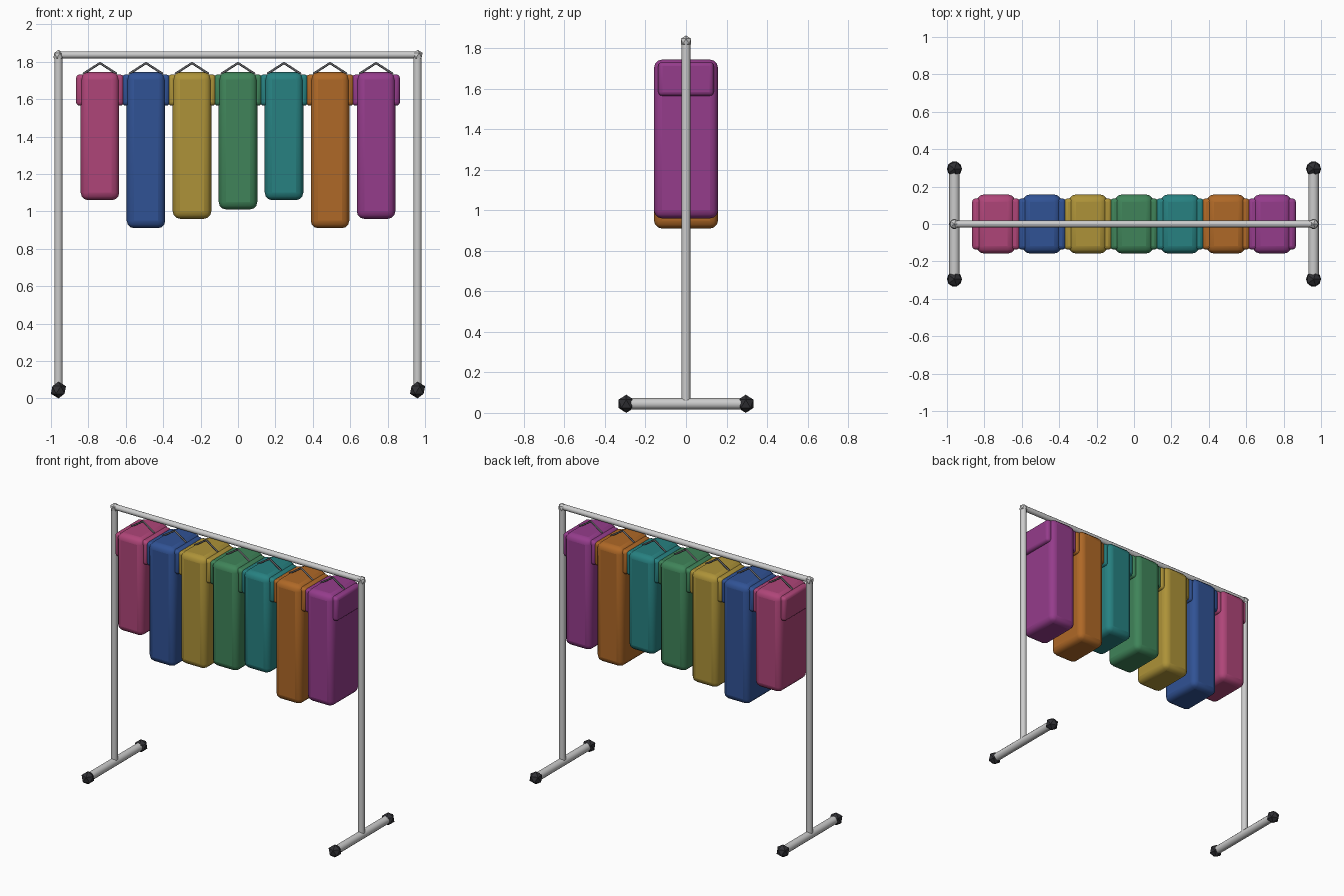
import bpy, math
from mathutils import Vector

if "Cube" in bpy.data.objects:
    bpy.data.objects.remove(bpy.data.objects["Cube"])


def material(name, rgb):
    m = bpy.data.materials.new(name)
    m.diffuse_color = (*rgb, 1)
    m.use_nodes = True
    m.node_tree.nodes["Principled BSDF"].inputs["Base Color"].default_value = m.diffuse_color
    return m


def finish(name, mat=None, angle=40):
    ob = bpy.context.object
    ob.name = name
    if mat:
        ob.data.materials.append(mat)
    bpy.ops.object.shade_smooth_by_angle(angle=math.radians(angle))
    return ob


def tube(name, a, b, r, sides=12, mat=None):
    a, b = Vector(a), Vector(b)
    bpy.ops.mesh.primitive_cylinder_add(
        vertices=sides, radius=r, depth=(b - a).length, location=(a + b) / 2,
        rotation=(b - a).to_track_quat('Z', 'Y').to_euler())
    return finish(name, mat, 50)


def ball(name, loc, r, mat=None):
    bpy.ops.mesh.primitive_ico_sphere_add(subdivisions=1, radius=r, location=loc)
    return finish(name, mat, 30)


def soft_box(name, lo, hi, bevel, mat):
    lo, hi = Vector(lo), Vector(hi)
    bpy.ops.mesh.primitive_cube_add(size=1, location=(lo + hi) / 2)
    ob = bpy.context.object
    ob.scale = hi - lo
    bpy.ops.object.transform_apply(location=False, rotation=False, scale=True)
    mod = ob.modifiers.new("soft_edges", 'BEVEL')
    mod.width, mod.segments = bevel, 3
    return finish(name, mat)


RAIL_Z, POST_X, FOOT_Z, FOOT_Y = 1.837, 0.96, 0.045, 0.295
rubber = material("rubber", (0.03, 0.03, 0.035))
wire = material("wire", (0.12, 0.12, 0.13))

# Frame: rail, posts, feet, end caps
tube("rail", (-POST_X, 0, RAIL_Z), (POST_X, 0, RAIL_Z), 0.019)
for side, sx in (("left", -POST_X), ("right", POST_X)):
    tube(f"{side}_post", (sx, 0, FOOT_Z), (sx, 0, RAIL_Z), 0.022)
    ball(f"{side}_joint", (sx, 0, RAIL_Z - 0.003), 0.03)
    tube(f"{side}_foot", (sx, -FOOT_Y, FOOT_Z), (sx, FOOT_Y, FOOT_Z), 0.028)
    for end, y in (("front", -FOOT_Y), ("back", FOOT_Y)):
        ball(f"{side}_{end}_cap", (sx, y, FOOT_Z), 0.045, rubber)

# Garments: colour and hem height
garments = [
    ("pink", (0.43, 0.06, 0.19), 1.06),
    ("blue", (0.03, 0.085, 0.30), 0.91),
    ("yellow", (0.42, 0.29, 0.04), 0.96),
    ("green", (0.05, 0.23, 0.10), 1.01),
    ("teal", (0.02, 0.22, 0.22), 1.06),
    ("orange", (0.43, 0.14, 0.02), 0.91),
    ("purple", (0.30, 0.045, 0.26), 0.96),
]
for i, (colour, rgb, hem) in enumerate(garments):
    x = (i - 3) * 0.246
    cloth = material(colour + "_cloth", rgb)
    soft_box(f"{colour}_coat", (x - 0.103, -0.158, hem), (x + 0.103, 0.158, 1.744), 0.04, cloth)
    for side, s in (("left", -1), ("right", 1)):
        xs = sorted((x + s * 0.05, x + s * 0.128))
        soft_box(f"{colour}_{side}_sleeve", (xs[0], -0.137, 1.565), (xs[1], 0.137, 1.732), 0.02, cloth)
        # Sloping hanger arm
        tube(f"{colour}_{side}_hanger_arm", (x, 0, 1.793), (x + s * 0.09, 0, 1.735), 0.006, 8, wire)
